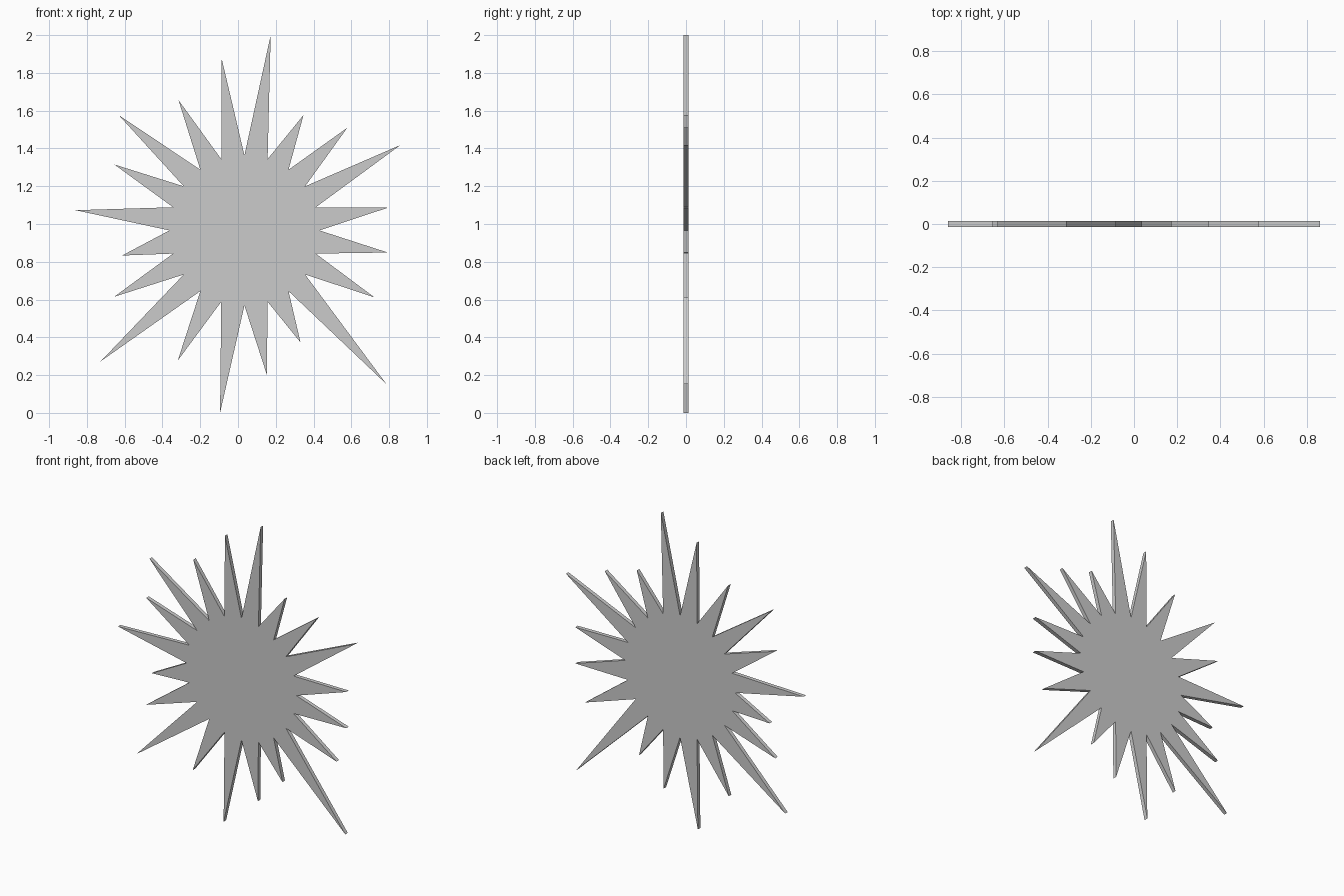
import bpy, bmesh
from math import radians, cos, sin

if "Cube" in bpy.data.objects:
    bpy.data.objects.remove(bpy.data.objects["Cube"])

# Spike tips (x, z), clockwise from the top as seen from the front
TIPS = [(.173, 2.0), (.347, 1.577), (.579, 1.51), (.86, 1.418), (.793, 1.086),
        (.793, .849), (.722, .612), (.786, .152), (.331, .373), (.153, .201),
        (-.095, 0), (-.319, .277), (-.727, .273), (-.655, .615), (-.614, .833),
        (-.86, 1.073), (-.655, 1.315), (-.632, 1.577), (-.315, 1.656), (-.086, 1.874)]
CORE_X, CORE_Z, CORE_R = .034, .966, .397
THICKNESS = .026

# Outline: evenly spaced valleys on the core circle, alternating with tips
outline = []
for i, tip in enumerate(TIPS):
    a = radians(90 - 360 / len(TIPS) * i)
    outline += [(CORE_X + CORE_R * cos(a), CORE_Z + CORE_R * sin(a)), tip]

# Flat plate extruded from the outline
bm = bmesh.new()
face = bm.faces.new([bm.verts.new((x, -THICKNESS / 2, z)) for x, z in outline])
result = bmesh.ops.extrude_face_region(bm, geom=[face], use_keep_orig=True)
back = [g for g in result["geom"] if isinstance(g, bmesh.types.BMVert)]
bmesh.ops.translate(bm, vec=(0, THICKNESS, 0), verts=back)
bmesh.ops.recalc_face_normals(bm, faces=bm.faces)
mesh = bpy.data.meshes.new("starburst_plate")
bm.to_mesh(mesh)
bm.free()
bpy.context.collection.objects.link(bpy.data.objects.new("starburst_plate", mesh))
